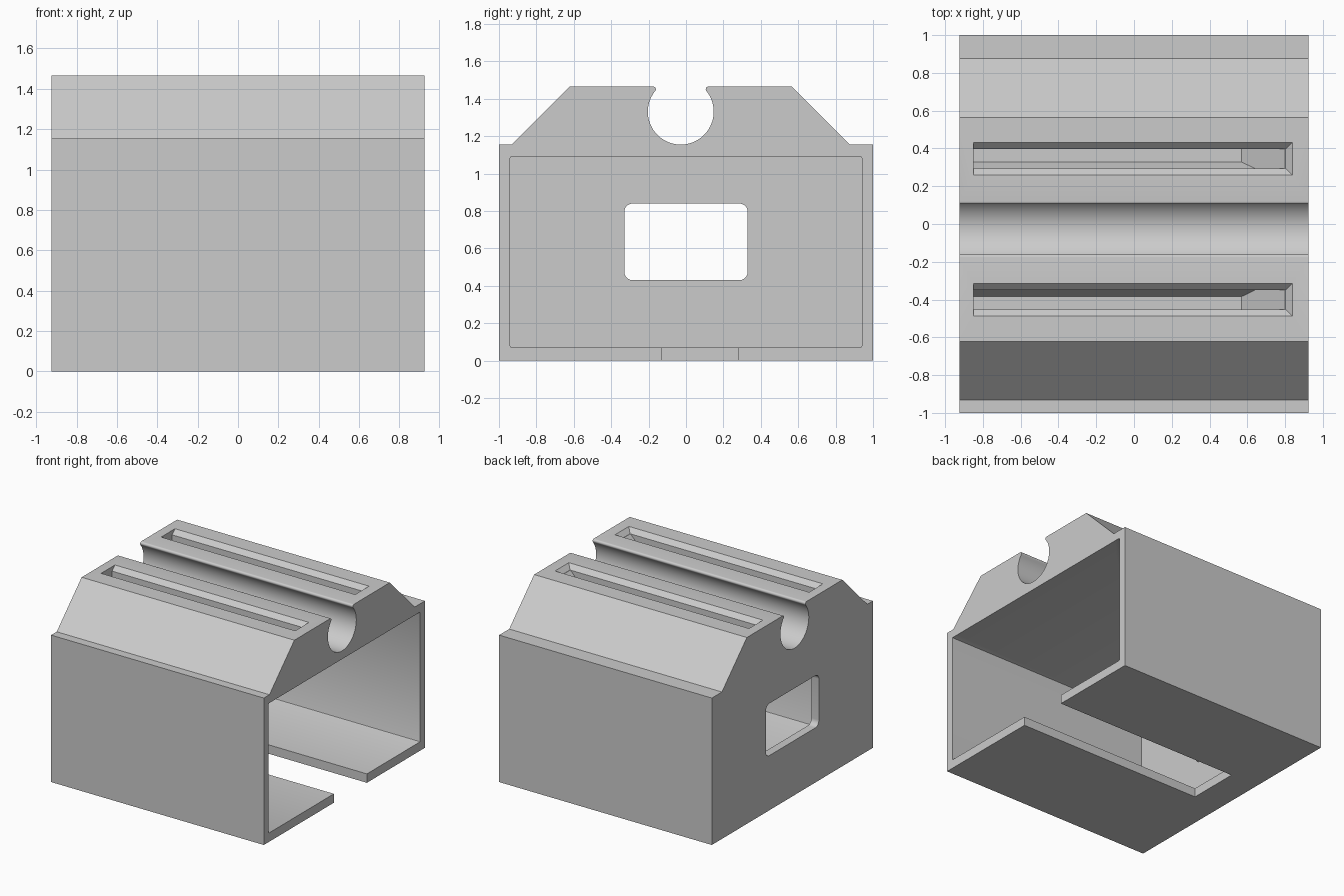
import bpy, bmesh
from math import sin, cos, pi, radians, asin, sqrt

if "Cube" in bpy.data.objects:
    bpy.data.objects.remove(bpy.data.objects["Cube"])

HALF_X, TOP, MID = 0.925, 1.465, -0.028   # half width, roof height, groove centre line

grey = bpy.data.materials.new("light grey")
grey.use_nodes = True
grey.diffuse_color = (0.6, 0.6, 0.6, 1)
grey.node_tree.nodes["Principled BSDF"].inputs["Base Color"].default_value = (0.6, 0.6, 0.6, 1)


def loft(name, ring_a, ring_b):
    """Closed solid between two matching rings of points."""
    bm = bmesh.new()
    a = [bm.verts.new(p) for p in ring_a]
    b = [bm.verts.new(p) for p in ring_b]
    bm.faces.new(a)
    bm.faces.new(b)
    for i in range(len(a)):
        j = (i + 1) % len(a)
        bm.faces.new((a[i], a[j], b[j], b[i]))
    bmesh.ops.recalc_face_normals(bm, faces=bm.faces)
    mesh = bpy.data.meshes.new(name)
    bm.to_mesh(mesh)
    bm.free()
    obj = bpy.data.objects.new(name, mesh)
    bpy.context.collection.objects.link(obj)
    return obj


def prism(name, profile, x0, x1):
    """Extrude a (y, z) profile along x."""
    return loft(name, [(x0, y, z) for y, z in profile], [(x1, y, z) for y, z in profile])


def rect(y0, y1, z0, z1):
    return [(y0, z0), (y1, z0), (y1, z1), (y0, z1)]


def rounded_rect(y0, y1, z0, z1, r, steps=8):
    points = []
    corners = [(y1 - r, z1 - r), (y0 + r, z1 - r), (y0 + r, z0 + r), (y1 - r, z0 + r)]
    for k, (cy, cz) in enumerate(corners):
        for i in range(steps + 1):
            t = (k + i / steps) * pi / 2
            points.append((cy + r * cos(t), cz + r * sin(t)))
    return points


def cut(target, cutter):
    mod = target.modifiers.new("cut", "BOOLEAN")
    mod.operation = "DIFFERENCE"
    mod.solver = "EXACT"
    mod.object = cutter
    bpy.context.view_layer.objects.active = target
    bpy.ops.object.modifier_apply(modifier=mod.name)
    bpy.data.objects.remove(cutter)


# Round groove with small rolled lips, right half from the lip down to the bottom
R, LIP, CENTRE = 0.176, 0.014, 1.331
lip_z = TOP - LIP
angle = asin((lip_z - CENTRE) / (R + LIP))
lip_y = (R + LIP) * cos(angle)
half = []
for i in range(9):
    t = pi / 2 + (angle + pi / 2) * i / 8
    half.append((lip_y + LIP * cos(t), lip_z + LIP * sin(t)))
for i in range(1, 33):
    t = angle - (angle + pi / 2) * i / 32
    half.append((R * cos(t), CENTRE + R * sin(t)))
groove = [(MID + y, z) for y, z in half] + [(MID - y, z) for y, z in reversed(half[:-1])]

# Body: upright box with a sloped roof block and the groove
outline = [(-1, 0), (1, 0), (1, 1.155), (MID + 0.903, 1.155), (MID + 0.593, TOP)]
outline += groove
outline += [(MID - 0.593, TOP), (MID - 0.903, 1.155), (-1, 1.155)]
body = prism("holder_body", outline, -HALF_X, HALF_X)

# Cavity open on one end, window in the end wall, slot in the floor
cut(body, prism("cavity", rounded_rect(-0.94, 0.94, 0.07, 1.09, 0.008, 2), -0.86, 1.2))
cut(body, prism("window", rounded_rect(-0.33, 0.33, 0.43, 0.84, 0.045), -1.2, -0.7))
cut(body, prism("floor_slot", rect(-0.13, 0.28, -0.2, 0.2), -0.685, 1.2))

# Two long roof pockets: a ramped trough below a chamfered mouth
START, FLOOR, INNER, OUTER = -0.85, 1.2, 0.322, 0.424
section = [(INNER, 1.44), (OUTER, 1.44), (OUTER, FLOOR), (INNER + 0.034, FLOOR), (INNER, 1.27)]
for side in (1, -1):
    pts = [(MID + side * d, z) for d, z in section]
    cut(body, loft("trough", [(START, y, z) for y, z in pts],
                   [(0.57 + z - FLOOR, y, z) for y, z in pts]))
    rings = []
    for grow, z in ((0, TOP - 0.035), (0.045, TOP + 0.01)):
        y0, y1 = MID + side * (INNER - grow), MID + side * (OUTER + grow)
        end = 0.803 + grow
        rings.append([(START, y0, z), (end, y0, z), (end, y1, z), (START, y1, z)])
    cut(body, loft("mouth", *rings))

# Finish
body.data.materials.clear()
body.data.materials.append(grey)
for face in body.data.polygons:
    face.material_index = 0
bpy.ops.object.select_all(action="DESELECT")
body.select_set(True)
bpy.context.view_layer.objects.active = body
bpy.ops.object.shade_smooth_by_angle(angle=radians(25))
